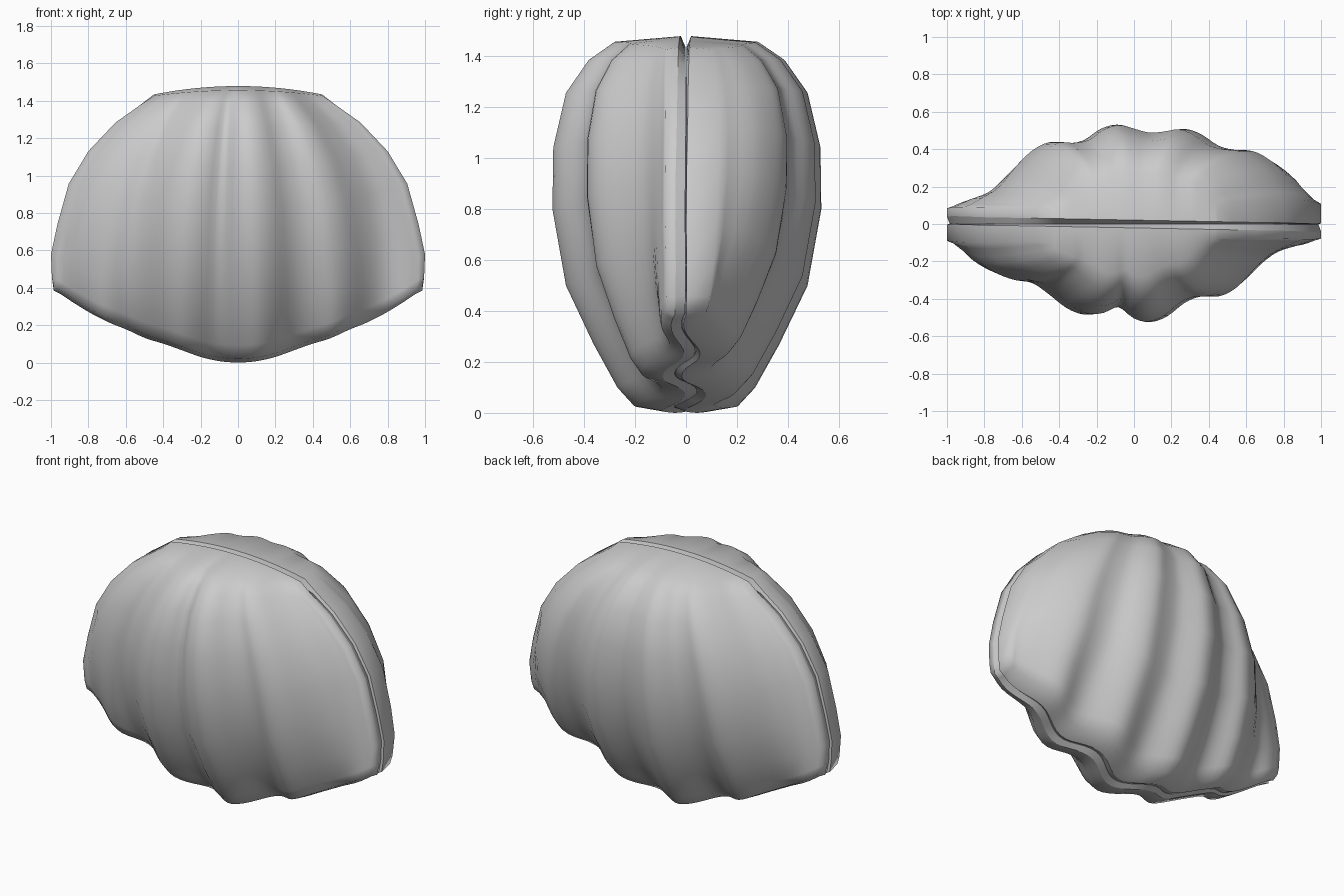
import bpy
import bmesh
import math
from mathutils import Vector

cube = bpy.data.objects.get("Cube")
if cube:
    bpy.data.objects.remove(cube, do_unlink=True)

shell_grey = bpy.data.materials.new("shell_grey")
shell_grey.use_nodes = True
GREY = (0.6, 0.6, 0.6, 1)
shell_grey.diffuse_color = GREY
bsdf = shell_grey.node_tree.nodes["Principled BSDF"]
bsdf.inputs["Base Color"].default_value = GREY
bsdf.inputs["Roughness"].default_value = 0.6

COLS = 60
EDGE = .075
# Rib depth across each shell, from its right edge to its left edge
FRONT_RIBS = (.1, .21, .265, .3, .32, .38, .445, .48, .475, .445, .505,
              .52, .49, .425, .39, .385, .34, .25, .17, .12, .08)
BACK_RIBS = (.13, .26, .34, .39, .4, .42, .475, .505, .495, .49, .51,
             .527, .505, .45, .435, .435, .39, .305, .2, .14, .09)
# Scalloped lower edge height, from the middle outward
HEM = (0, .008, .03, .065, .1, .13, .175, .215, .265, .325, .385)
# Rows from lower edge to hinge: fraction of height, half width, fullness
ROWS = ((0, .985, .19), (.05, .995, .35), (.17, 1, .59), (.33, .965, .86),
        (.54, .905, 1), (.71, .80, 1), (.86, .655, .89), (.95, .525, .69),
        (1, .45, .46))


def smooth_sample(table, t):
    """Sample an evenly spaced table with a smooth curve, t from 0 to 1."""
    last = len(table) - 1
    f = t * last
    i = min(int(f), last - 1)
    f -= i
    a, b = table[i], table[i + 1]
    ta = (b - table[max(i - 1, 0)]) / 2
    tb = (table[min(i + 2, last)] - a) / 2
    return (a + ta * f + (3 * (b - a) - 2 * ta - tb) * f ** 2
            + (2 * (a - b) + ta + tb) * f ** 3)


def seam(x, s):
    """Zigzag line where the halves meet, straightening towards the hinge."""
    wave = -.045 * math.sin(math.tau * x / .42) * max(0, 1 - x ** 6)
    return wave * (1 - s) ** 3


def build_half(name, ribs, turn):
    bm = bmesh.new()
    grid = []
    for s, width, full in ROWS:
        row = []
        for c in range(COLS + 1):
            u = 2 * c / COLS - 1
            x = u * width
            low = smooth_sample(HEM, abs(u)) + .02
            high = 1.457 - .03 * u * u
            depth = EDGE + (smooth_sample(ribs, c / COLS) - EDGE) * full
            row.append(bm.verts.new((x, seam(x, s) - depth, low + (high - low) * s)))
        grid.append(row)

    # Ribbed outer surface
    for a, b in zip(grid, grid[1:]):
        for c in range(COLS):
            bm.faces.new((a[c], a[c + 1], b[c + 1], b[c]))

    # Rim: outer boundary rolls over to a lip, then a wall runs to the seam
    top = len(ROWS) - 1
    ring = [(0, c) for c in range(COLS + 1)]
    ring += [(r, COLS) for r in range(1, top)]
    ring += [(top, c) for c in range(COLS, -1, -1)]
    ring += [(r, 0) for r in range(top - 1, 0, -1)]
    outer, lip, inner = [], [], []
    middle = Vector((0, 0, .8))
    for r, c in ring:
        v = grid[r][c]
        s = ROWS[r][0]
        x, y, z = v.co
        inset = .015
        if r == 0:
            z -= .02
        elif r == top:
            z += .022 - .015 * (x / .45) ** 2
            inset = .045
        gap = .021 + .019 * x + .022 * (1 - s) ** 3 * (1 - x * x)
        m = seam(x, s)
        p = Vector((x, m - gap, z))
        q = p + (middle - p).normalized() * inset
        q.y = m - .001
        outer.append(v)
        lip.append(bm.verts.new(p))
        inner.append(bm.verts.new(q))
    for a, b in ((outer, lip), (lip, inner)):
        for i in range(len(ring)):
            j = (i + 1) % len(ring)
            bm.faces.new((a[i], b[i], b[j], a[j]))

    # Hidden inner face
    hub = bm.verts.new((0, -.05, .8))
    for i in range(len(ring)):
        bm.faces.new((inner[i], hub, inner[(i + 1) % len(ring)]))

    # Smooth everywhere except along the lip and the seam
    for face in bm.faces:
        face.smooth = True
    for loop in (lip, inner):
        for i in range(len(loop)):
            bm.edges.get((loop[i - 1], loop[i])).smooth = False

    if turn:
        for v in bm.verts:
            v.co.x, v.co.y = -v.co.x, -v.co.y
    bmesh.ops.recalc_face_normals(bm, faces=bm.faces)
    mesh = bpy.data.meshes.new(name)
    bm.to_mesh(mesh)
    bm.free()
    mesh.materials.append(shell_grey)
    bpy.context.collection.objects.link(bpy.data.objects.new(name, mesh))


build_half("front_shell", FRONT_RIBS, False)
build_half("back_shell", BACK_RIBS, True)
